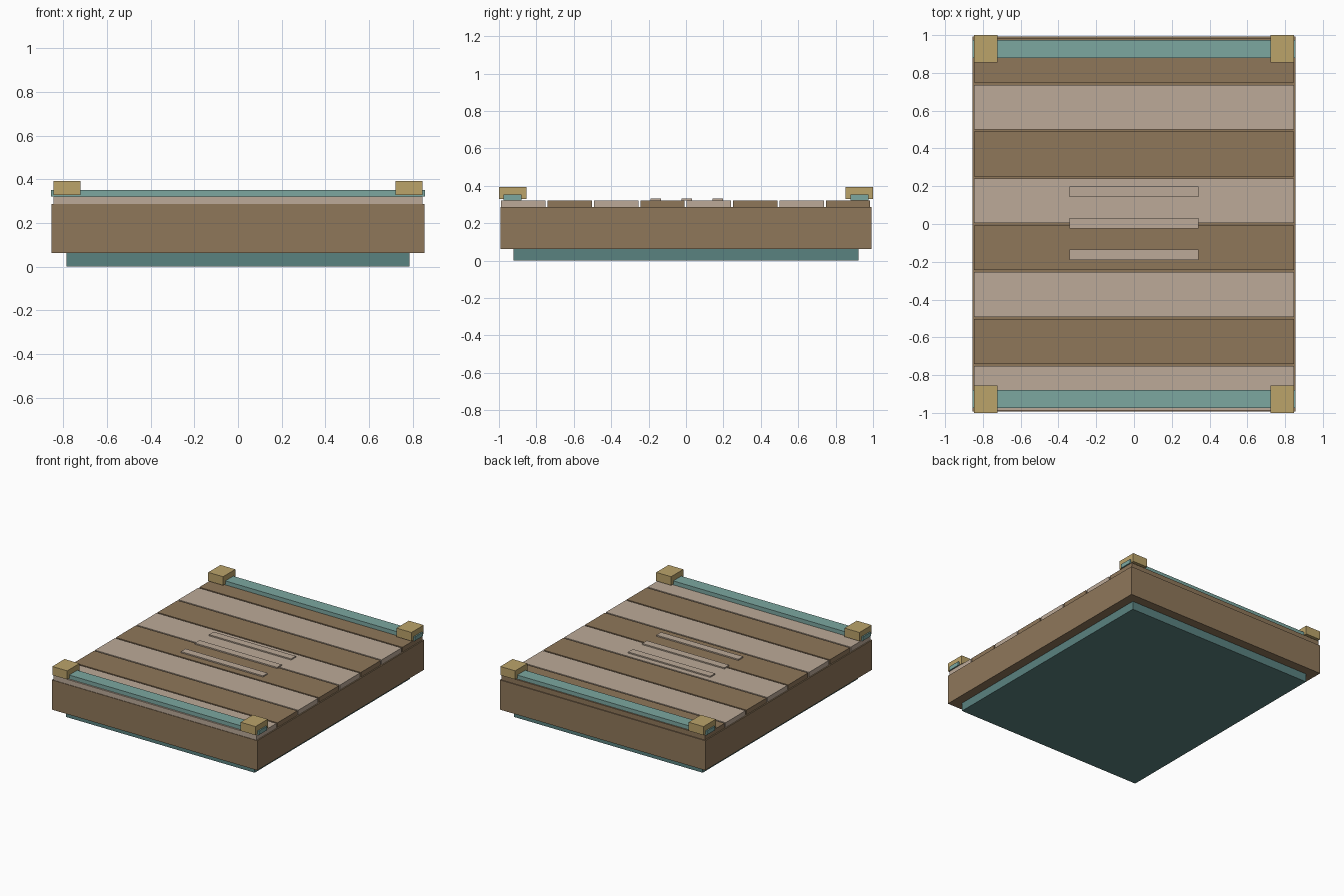
import bpy

cube = bpy.data.objects.get("Cube")
if cube:
    bpy.data.objects.remove(cube, do_unlink=True)


def linear(v):
    v /= 255
    return v / 12.92 if v <= 0.04045 else ((v + 0.055) / 1.055) ** 2.4


def material(name, *rgb):
    colour = [linear(v) for v in rgb] + [1]
    mat = bpy.data.materials.new(name)
    mat.use_nodes = True
    mat.diffuse_color = colour
    mat.node_tree.nodes["Principled BSDF"].inputs["Base Color"].default_value = colour
    return mat


def box(name, x, y, z, mat):
    """Box spanning the (low, high) range on each axis."""
    ranges = (x, y, z)
    bpy.ops.mesh.primitive_cube_add(size=1)
    ob = bpy.context.object
    ob.name = ob.data.name = name
    for v in ob.data.vertices:
        v.co = [lo + (c + 0.5) * (hi - lo) for c, (lo, hi) in zip(v.co, ranges)]
    ob.data.materials.append(mat)
    return ob


brown = material("brown wood", 143, 119, 90)
pale = material("pale wood", 188, 170, 152)
teal = material("teal paint", 124, 167, 160)
dark_teal = material("dark teal paint", 90, 130, 128)
gold = material("gold brass", 187, 163, 106)

# Plinth and main body
box("plinth", (-0.785, 0.785), (-0.923, 0.923), (0, 0.063), dark_teal)
box("body", (-0.855, 0.855), (-0.992, 0.992), (0.063, 0.286), brown)

# Deck planks in alternating woods, with narrow gaps
for i in range(8):
    y = -0.988 + 0.248 * i
    box(f"deck_plank_{i + 1}", (-0.846, 0.846), (y, y + 0.237), (0.286, 0.322),
        brown if i % 2 else pale)

# Thin raised slats in the middle
for i in range(3):
    y = -0.163 + 0.167 * i
    box(f"centre_slat_{i + 1}", (-0.342, 0.342), (y - 0.028, y + 0.028),
        (0.322, 0.331), pale)

# Rails along front and back, with a corner block over each end
for end, sy in (("front", -1), ("back", 1)):
    box(f"{end}_rail", (-0.856, 0.856), sorted((sy * 0.88, sy * 0.975)),
        (0.322, 0.352), teal)
    for side, sx in (("right", -1), ("left", 1)):
        box(f"{end}_{side}_corner_block", sorted((sx * 0.722, sx * 0.846)),
            sorted((sy * 0.854, sy)), (0.328, 0.393), gold)
